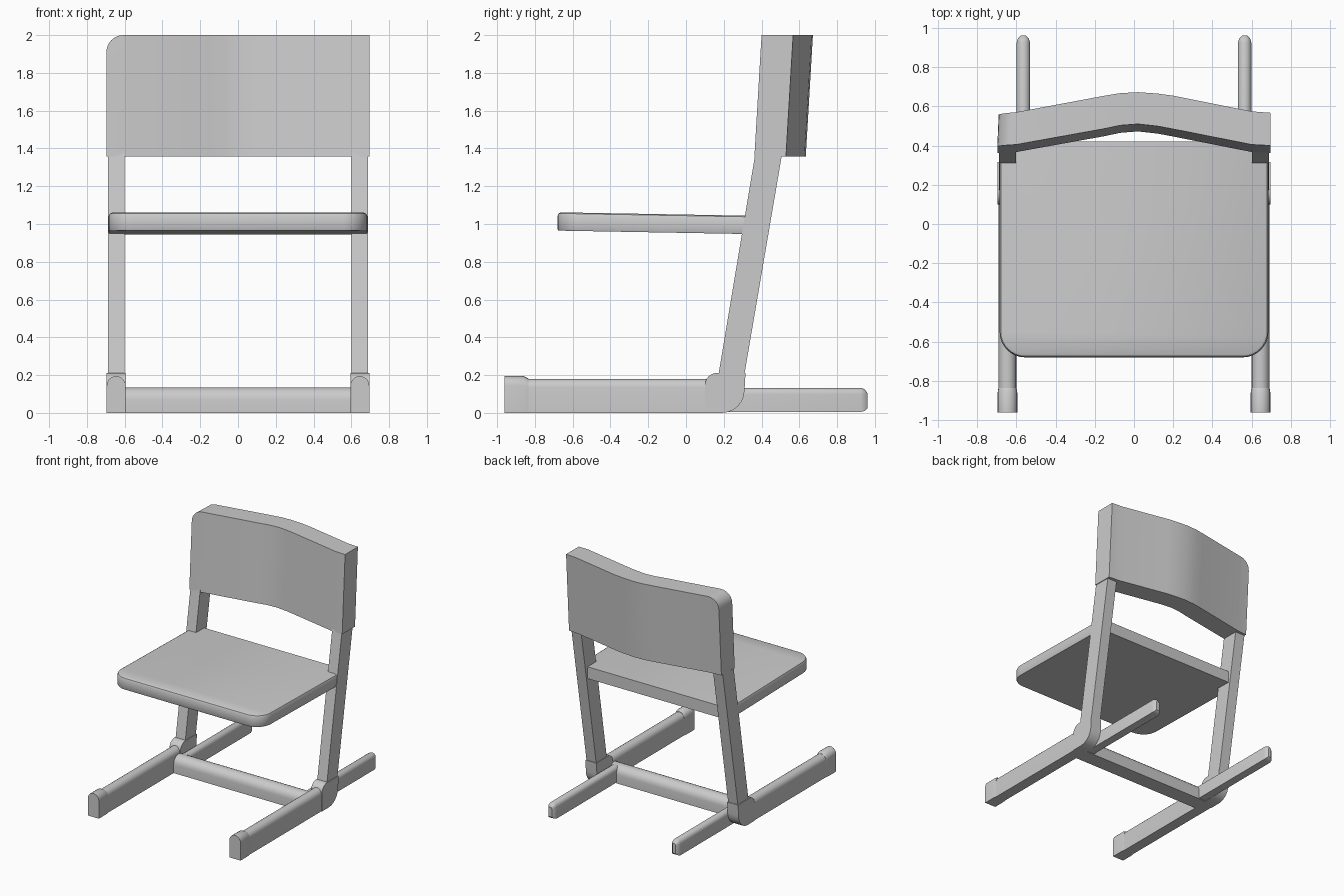
import bpy, bmesh
from math import sin, cos, pi, radians
from mathutils import Vector

if "Cube" in bpy.data.objects:
    bpy.data.objects.remove(bpy.data.objects["Cube"])


def finish(name, bm, smooth=35):
    bmesh.ops.recalc_face_normals(bm, faces=bm.faces[:])
    me = bpy.data.meshes.new(name)
    bm.to_mesh(me)
    bm.free()
    ob = bpy.data.objects.new(name, me)
    bpy.context.collection.objects.link(ob)
    bpy.ops.object.select_all(action='DESELECT')
    bpy.context.view_layer.objects.active = ob
    ob.select_set(True)
    bpy.ops.object.shade_smooth_by_angle(angle=radians(smooth))
    return ob


def loft(rings):
    # joins rings of equal length and closes both ends
    bm = bmesh.new()
    vs = [[bm.verts.new(p) for p in r] for r in rings]
    n = len(vs[0])
    for a, b in zip(vs, vs[1:]):
        for i in range(n):
            j = (i + 1) % n
            bm.faces.new((a[i], a[j], b[j], b[i]))
    bm.faces.new(vs[0])
    bm.faces.new(vs[-1][::-1])
    return bm


def arch(cx, y, w, h, z0=0.0, steps=10):
    # flat-bottomed section with a half-round top, facing y
    pts = [(cx - w, y, z0), (cx + w, y, z0)]
    return pts + [(cx + w * cos(pi * i / steps), y, h - w + w * sin(pi * i / steps))
                  for i in range(steps + 1)]


def side_prism(pts, x0, x1):
    return loft([[(x, y, z) for y, z in pts] for x in (x0, x1)])


def arc(cx, cy, r, a0, a1, steps=6):
    return [(cx + r * cos(radians(a0 + (a1 - a0) * i / steps)),
             cy + r * sin(radians(a0 + (a1 - a0) * i / steps))) for i in range(steps + 1)]


for side, s in (("left", -1), ("right", 1)):
    cx = 0.645 * s
    # runner on the floor with its stepped foot cap
    finish(side + "_front_runner", loft([arch(cx, y, 0.045, 0.18) for y in (-0.88, 0.16)]))
    finish(side + "_foot_cap", loft([arch(cx, -0.96, 0.05, 0.195), arch(cx, -0.86, 0.05, 0.195),
                                     arch(cx, -0.835, 0.046, 0.182)]))
    # elbow joining runner and post
    prof = [(0.1, 0)] + arc(0.19, 0.12, 0.12, -90, 0)
    prof += [(0.315, 0.21), (0.165, 0.212)] + arc(0.165, 0.147, 0.065, 100, 180, 5)
    finish(side + "_elbow", side_prism(prof, cx - 0.05, cx + 0.05))
    # leaning back post
    finish(side + "_back_post", side_prism([(0.168, 0.18), (0.305, 0.18), (0.517, 1.42), (0.375, 1.42)],
                                           cx - 0.044, cx + 0.044))
    # thin rear runner, set inside the post
    rx = 0.564 * s
    finish(side + "_rear_runner", loft([arch(rx, 0.08, 0.034, 0.133, 0.005),
                                        arch(rx, 0.925, 0.034, 0.133, 0.005),
                                        arch(rx, 0.945, 0.028, 0.126, 0.01),
                                        arch(rx, 0.96, 0.014, 0.105, 0.025)]))

# crossbar with rounded top
bar = [(0.02, 0.0), (0.15, 0.0)] + arc(0.085, 0.07, 0.065, 0, 180, 10)
finish("crossbar", side_prism(bar, -0.6, 0.6))

# seat slab: rounded front corners, eased edges, tilted slightly back
def seat_ring(inset, z):
    x, y, r = 0.685 - inset, -0.68 + inset, 0.13 - inset
    pts = [(x, 0.42), (-x, 0.42)] + arc(-x + r, y + r, r, 180, 270, 8) + arc(x - r, y + r, r, 270, 360, 8)
    return [(px, py, z - 0.018 * (py + 0.68)) for px, py in pts]

finish("seat", loft([seat_ring(0.004, 0.965), seat_ring(0, 0.972), seat_ring(0, 1.043),
                     seat_ring(0.006, 1.056), seat_ring(0.018, 1.062)]))

# curved backrest: plan outline swept upward with a lean
front = [(-0.697, 0.40), (-0.6, 0.405), (-0.15, 0.486), (-0.07, 0.503), (0.02, 0.51), (0.12, 0.499),
         (0.2, 0.484), (0.6, 0.405), (0.695, 0.40)]
back = [(0.695, 0.567), (0.6, 0.574), (0.2, 0.654), (0.12, 0.665), (0.02, 0.672), (-0.07, 0.667),
        (-0.15, 0.654), (-0.6, 0.57), (-0.69, 0.563)]
bm = loft([[(x, y + dy, z) for x, y in front + back] for z, dy in ((1.357, -0.038), (2.0, 0.0))])
for s, r in ((-1, 0.09), (1, 0.05)):
    ends = [e for e in bm.edges if all(v.co.z > 1.99 and v.co.x * s > 0.68 for v in e.verts)]
    bmesh.ops.bevel(bm, geom=ends, offset=r, segments=6, profile=0.5, affect='EDGES')
finish("backrest", bm, 30)
